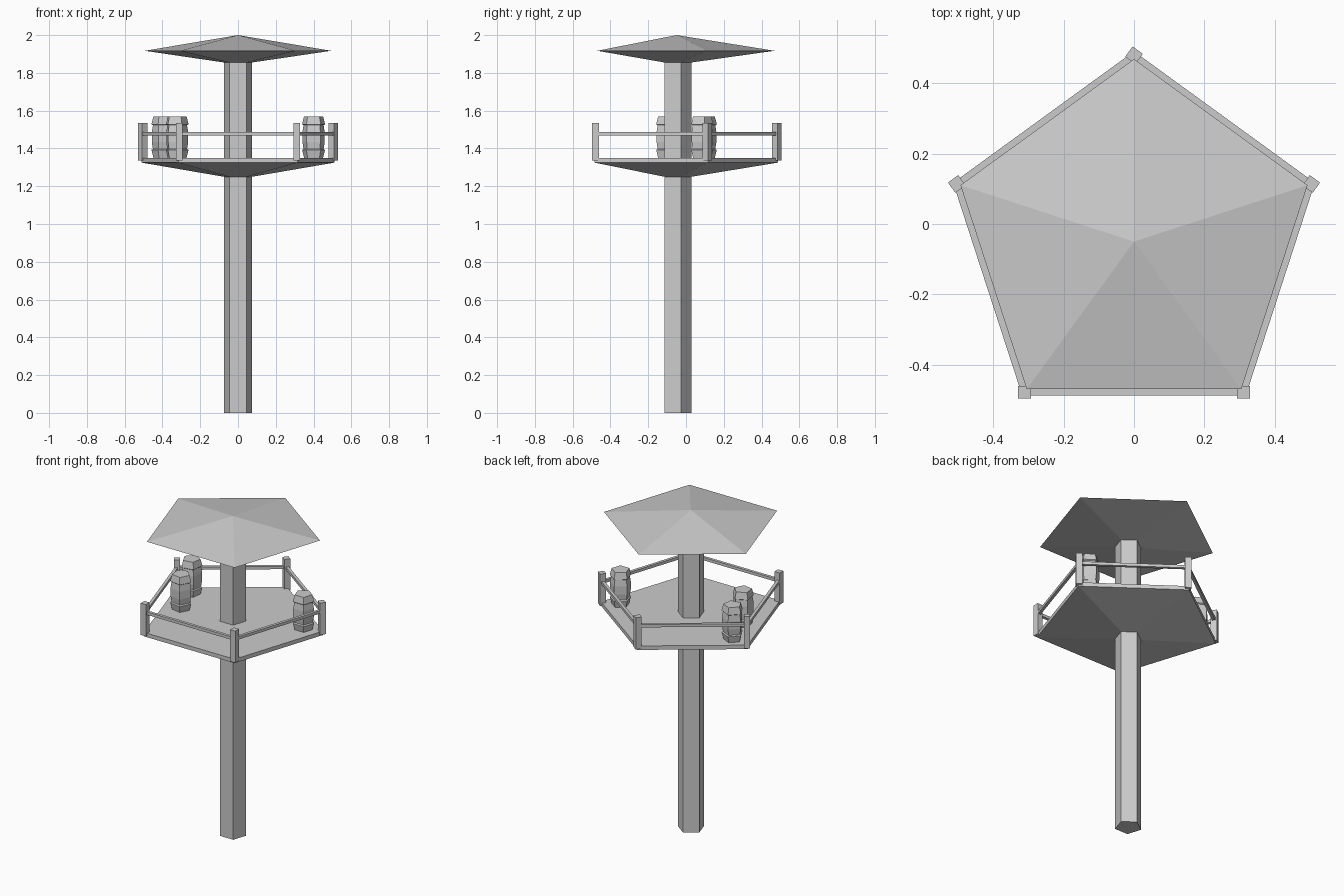
import bpy, math
from mathutils import Matrix

if "Cube" in bpy.data.objects:
    bpy.data.objects.remove(bpy.data.objects["Cube"])

CY = -0.05  # pole axis in y


def lathe(name, profile, loc, sides=5, turn=90):
    """Low-poly stack of rings from (radius, z) pairs; radius 0 is a point."""
    verts, faces, rings = [], [], []
    for r, z in profile:
        n = 1 if r == 0 else sides
        rings.append(list(range(len(verts), len(verts) + n)))
        for i in range(n):
            a = math.radians(turn) + 2 * math.pi * i / sides
            verts.append((r * math.cos(a), r * math.sin(a), z))
    for a, b in zip(rings, rings[1:]):
        for i in range(sides):
            j = (i + 1) % sides
            if len(b) == 1:
                faces.append((a[i], a[j], b[0]))
            else:
                faces.append((a[i], a[j], b[j], b[i]))
    faces.append(rings[0][::-1])
    if len(rings[-1]) > 1:
        faces.append(rings[-1])
    me = bpy.data.meshes.new(name)
    me.from_pydata(verts, [], faces)
    ob = bpy.data.objects.new(name, me)
    ob.location = loc
    bpy.context.collection.objects.link(ob)
    return ob


def box(name, loc, size, rot):
    bpy.ops.mesh.primitive_cube_add(size=1, location=loc, rotation=(0, 0, rot))
    ob = bpy.context.object
    ob.name = name
    ob.data.transform(Matrix.Diagonal((*size, 1)))
    return ob


# pole, platform and roof share the same five-sided plan
lathe("pole", [(0.078, 0), (0.078, 1.87)], (0, CY, 0))
lathe("platform", [(0.078, 1.25), (0.537, 1.325), (0.537, 1.35)], (0, CY, 0))
lathe("roof", [(0.078, 1.855), (0.519, 1.917), (0, 2.0)], (0, CY, 0))

# corner posts and rails
R = 0.53
corners = [(R * math.cos(math.radians(90 + 72 * i)),
            CY + R * math.sin(math.radians(90 + 72 * i))) for i in range(5)]
for i, turn in enumerate((-36, 36, 0, 0, -36)):
    x, y = corners[i]
    box("railing_post", (x, y, 1.435), (0.036, 0.036, 0.2), math.radians(turn))
    u, v = corners[(i + 1) % 5]
    box("rail", ((x + u) / 2, (y + v) / 2, 1.477),
        (math.hypot(u - x, v - y), 0.018, 0.018), math.atan2(v - y, u - x))

# barrels with stepped bands
barrel = [(0.053, 0), (0.064, 0.042), (0.056, 0.047), (0.062, 0.085),
          (0.062, 0.135), (0.056, 0.173), (0.064, 0.178), (0.053, 0.22)]
for x, y, turn in ((-0.395, 0.10, 100), (-0.325, -0.10, 80), (0.40, 0.08, 90)):
    lathe("barrel", barrel, (x, y, 1.35), turn=turn)
